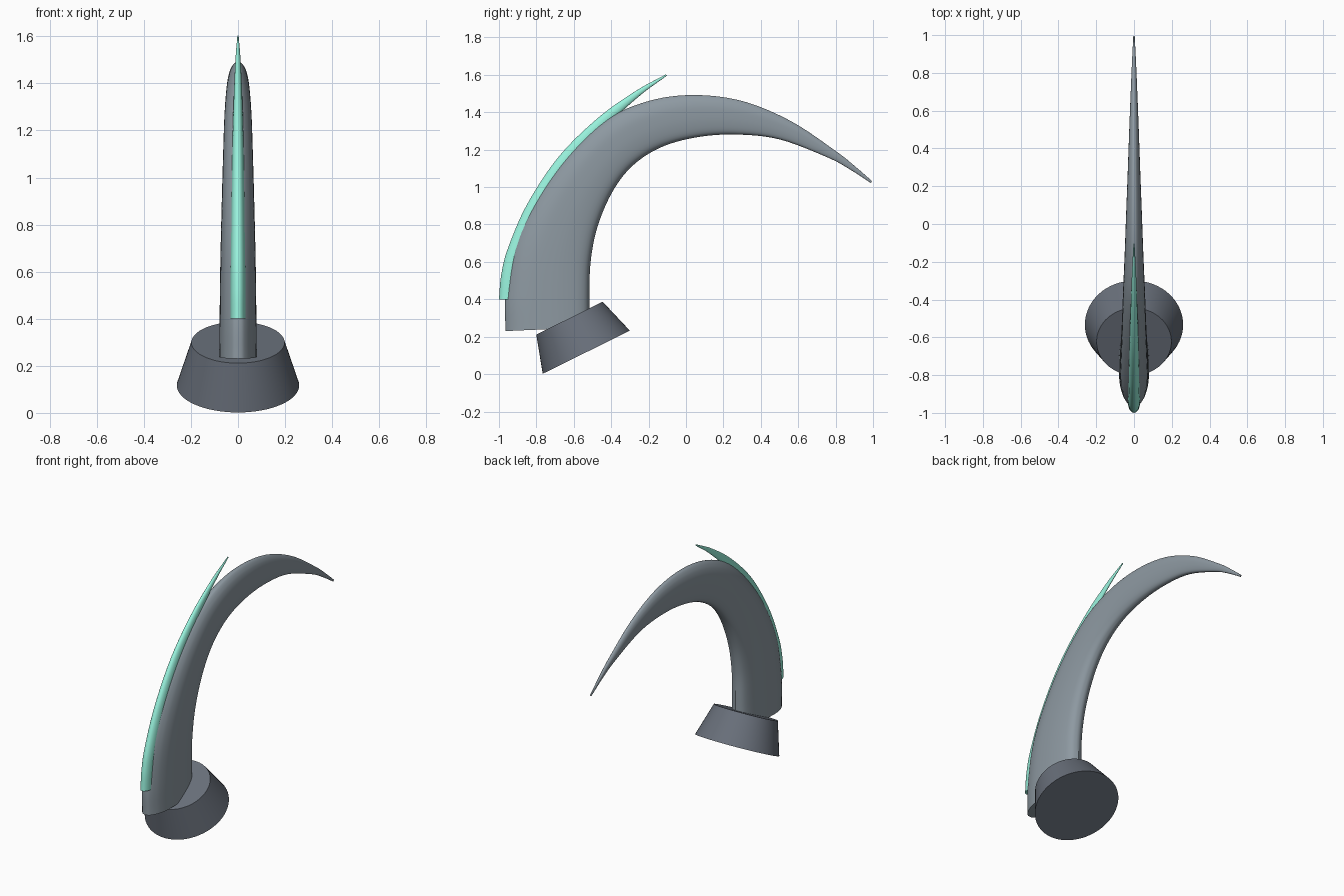
import bpy, bmesh, math
from mathutils import Vector

if "Cube" in bpy.data.objects:
    bpy.data.objects.remove(bpy.data.objects["Cube"])


def spline(pts, steps):
    """Catmull-Rom interpolation through tuples of any length."""
    p = [Vector(q) for q in pts]
    p = [2 * p[0] - p[1]] + p + [2 * p[-1] - p[-2]]
    out = []
    for i in range(1, len(p) - 2):
        a, b, c, d = p[i - 1:i + 3]
        for s in range(steps):
            t = s / steps
            out.append(0.5 * (2 * b + (c - a) * t + (2 * a - 5 * b + 4 * c - d) * t * t
                              + (3 * b - a - 3 * c + d) * t ** 3))
    return out + [p[-2]]


def finish(name, bm, color):
    bmesh.ops.recalc_face_normals(bm, faces=bm.faces)
    me = bpy.data.meshes.new(name)
    bm.to_mesh(me)
    bm.free()
    ob = bpy.data.objects.new(name, me)
    bpy.context.collection.objects.link(ob)
    mat = bpy.data.materials.new(name)
    mat.diffuse_color = color
    mat.use_nodes = True
    mat.node_tree.nodes["Principled BSDF"].inputs["Base Color"].default_value = mat.diffuse_color
    me.materials.append(mat)
    bpy.ops.object.select_all(action='DESELECT')
    ob.select_set(True)
    bpy.context.view_layer.objects.active = ob
    bpy.ops.object.shade_smooth_by_angle(angle=math.radians(40))
    return ob


def loft(name, rails, section, color):
    """rails: (outer, inner, half width); section: (u across -1..1, width factor)."""
    ring = section + [(u, -w) for u, w in section[-2:0:-1]]
    bm = bmesh.new()
    rows = []
    for o, i, hw in rails:
        mid, half = (o + i) / 2, (i - o) / 2
        rows.append([bm.verts.new((w * hw, *(mid + half * u))) for u, w in ring])
    n = len(ring)
    for a, b in zip(rows, rows[1:]):
        for k in range(n):
            bm.faces.new((a[k], a[(k + 1) % n], b[(k + 1) % n], b[k]))
    bm.faces.new(rows[0])
    bm.faces.new(rows[-1])
    return finish(name, bm, color)


# Curved horn: outer y, z, inner y, z, half width
horn_keys = [
    (-0.965, 0.230, -0.515, 0.25, 0.080), (-0.965, 0.42, -0.516, 0.42, 0.078),
    (-0.920, 0.68, -0.510, 0.60, 0.075), (-0.810, 0.92, -0.474, 0.785, 0.070),
    (-0.640, 1.16, -0.396, 0.97, 0.064), (-0.425, 1.36, -0.29, 1.11, 0.058),
    (-0.20, 1.46, -0.14, 1.210, 0.050), (0.04, 1.492, 0.05, 1.265, 0.042),
    (0.30, 1.46, 0.262, 1.281, 0.033), (0.56, 1.353, 0.50, 1.255, 0.024),
    (0.80, 1.193, 0.76, 1.157, 0.014), (0.90, 1.114, 0.88, 1.092, 0.009),
    (0.995, 1.032, 0.988, 1.022, 0.004)]
horn_rails = [(Vector(v[0:2]), Vector(v[2:4]), v[4]) for v in spline(horn_keys, 6)]
horn_section = spline([(-1, 0), (-0.985, 0.23), (-0.93, 0.41), (-0.84, 0.59), (-0.7, 0.78),
                       (-0.45, 0.95), (-0.1, 1), (0.3, 0.96), (0.7, 0.78), (0.92, 0.48),
                       (1, 0)], 3)
loft("horn", horn_rails, [tuple(v) for v in horn_section], (0.27, 0.32, 0.36, 1))

# Coloured strip along the outer edge: outer y, z, depth, half width
strip_keys = [(-1.0, 0.40, 0.110, 0.032), (-0.988, 0.53, 0.108, 0.032),
              (-0.953, 0.67, 0.105, 0.031),
              (-0.850, 0.907, 0.100, 0.028), (-0.680, 1.163, 0.090, 0.024),
              (-0.47, 1.37, 0.065, 0.018), (-0.27, 1.513, 0.034, 0.011),
              (-0.107, 1.603, 0.009, 0.003)]
pts = spline(strip_keys, 8)
strip_rails = []
for k, v in enumerate(pts):
    d = (pts[min(k + 1, len(pts) - 1)] - pts[max(k - 1, 0)]).to_2d().normalized()
    if k == 0:
        d = Vector((0, 1))  # level bottom end
    o = v.to_2d()
    strip_rails.append((o, o + Vector((d.y, -d.x)) * v[2], v[3]))
half_circle = [(-math.cos(math.pi * k / 12), math.sin(math.pi * k / 12)) for k in range(13)]
loft("edge_strip", strip_rails, half_circle, (0.32, 0.9, 0.73, 1))

# Tilted conical base
bm = bmesh.new()
bmesh.ops.create_cone(bm, cap_ends=True, segments=64, radius1=0.26, radius2=0.198, depth=0.203)
base = finish("base", bm, (0.14, 0.16, 0.195, 1))
base.location = (0, -0.578, 0.208)
base.rotation_euler.x = math.radians(26.3)
